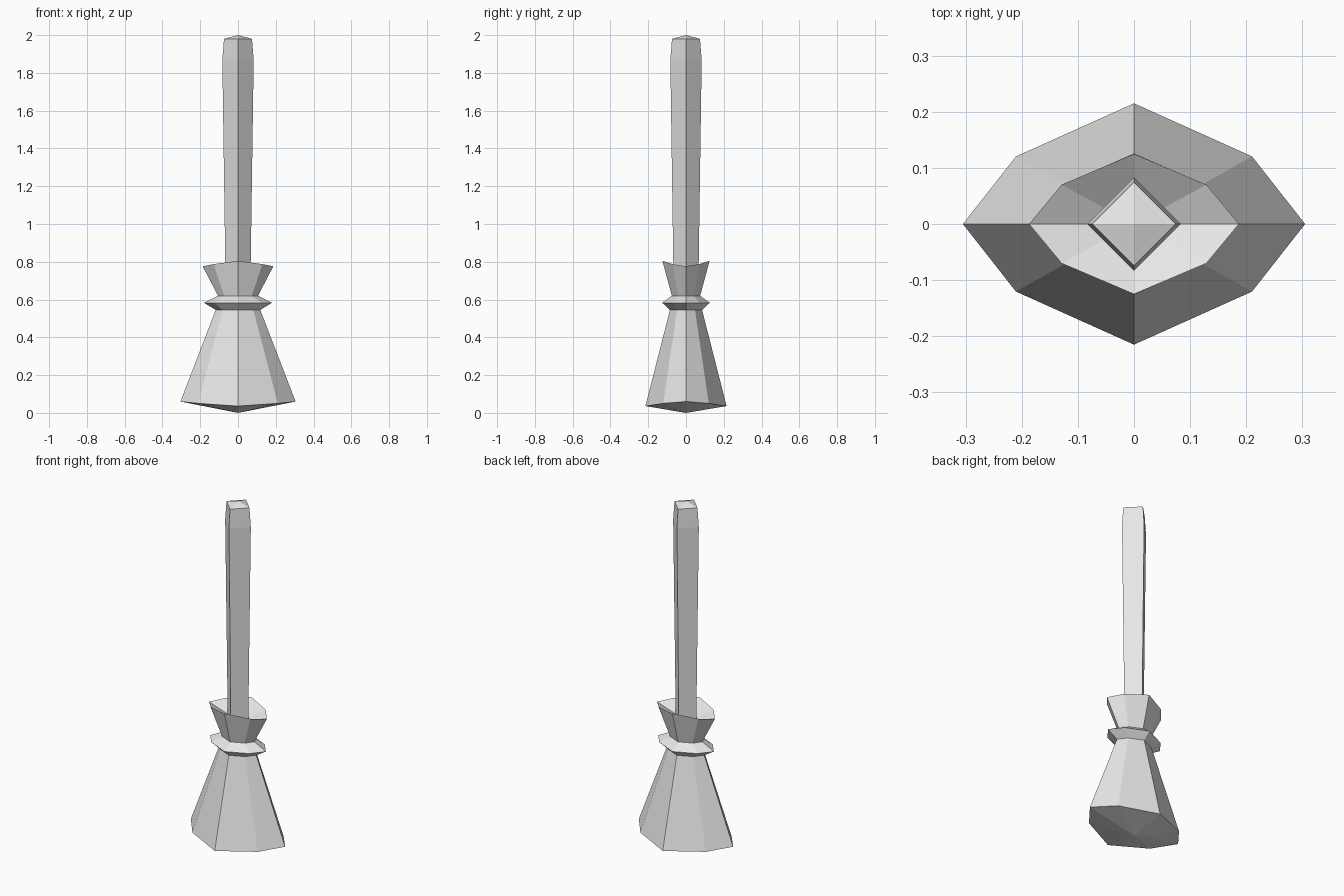
import bpy, bmesh

cube = bpy.data.objects.get("Cube")
if cube:
    bpy.data.objects.remove(cube, do_unlink=True)

grey = bpy.data.materials.new("plain grey")
grey.use_nodes = True
grey.diffuse_color = (0.8, 0.8, 0.8, 1)
grey.node_tree.nodes["Principled BSDF"].inputs["Base Color"].default_value = (0.8, 0.8, 0.8, 1)


def octagon(rx, ry, z_side, z_front=None):
    """Flattened eight-sided ring; its side and front corners may differ in height."""
    z_front = z_side if z_front is None else z_front
    z_diag = z_side + (z_front - z_side) * 0.4
    dx, dy = rx * 0.69, ry * 0.56
    return [(rx, 0, z_side), (dx, dy, z_diag), (0, ry, z_front), (-dx, dy, z_diag),
            (-rx, 0, z_side), (-dx, -dy, z_diag), (0, -ry, z_front), (dx, -dy, z_diag)]


def diamond(r, z):
    return [(r, 0, z), (0, r, z), (-r, 0, z), (0, -r, z)]


def loft(name, rings, bottom=None, top=None):
    """Join rings from the bottom up; close an end with a fan to a centre height."""
    bm = bmesh.new()
    loops = [[bm.verts.new(p) for p in ring] for ring in rings]
    n = len(loops[0])
    for low, high in zip(loops, loops[1:]):
        for i in range(n):
            j = (i + 1) % n
            bm.faces.new((low[i], low[j], high[j], high[i]))
    for loop, z, flip in ((loops[0], bottom, True), (loops[-1], top, False)):
        if z is not None:
            tip = bm.verts.new((0, 0, z))
            for i in range(n):
                a, b = loop[i], loop[(i + 1) % n]
                bm.faces.new((b, a, tip) if flip else (a, b, tip))
    mesh = bpy.data.meshes.new(name)
    bm.to_mesh(mesh)
    bm.free()
    mesh.materials.append(grey)
    obj = bpy.data.objects.new(name, mesh)
    bpy.context.collection.objects.link(obj)
    return obj


# Shared joints between the parts
neck_low = octagon(0.118, 0.085, 0.545)
neck_high = octagon(0.106, 0.075, 0.62)

# Flared bristles with a shallow pointed underside
loft("bristles", [octagon(0.305, 0.215, 0.06, 0.036), neck_low], bottom=0)

# Binding band around the neck
loft("binding", [neck_low, octagon(0.18, 0.126, 0.583), neck_high])

# Flared tuft above the binding, hollow towards the handle
loft("upper_tuft", [neck_high, octagon(0.187, 0.125, 0.776, 0.805)], top=0.715)

# Four-sided handle, thickest near its blunt top
loft("handle", [diamond(0.066, 0.7), diamond(0.083, 1.87), diamond(0.074, 1.98)],
     bottom=0.7, top=2)
